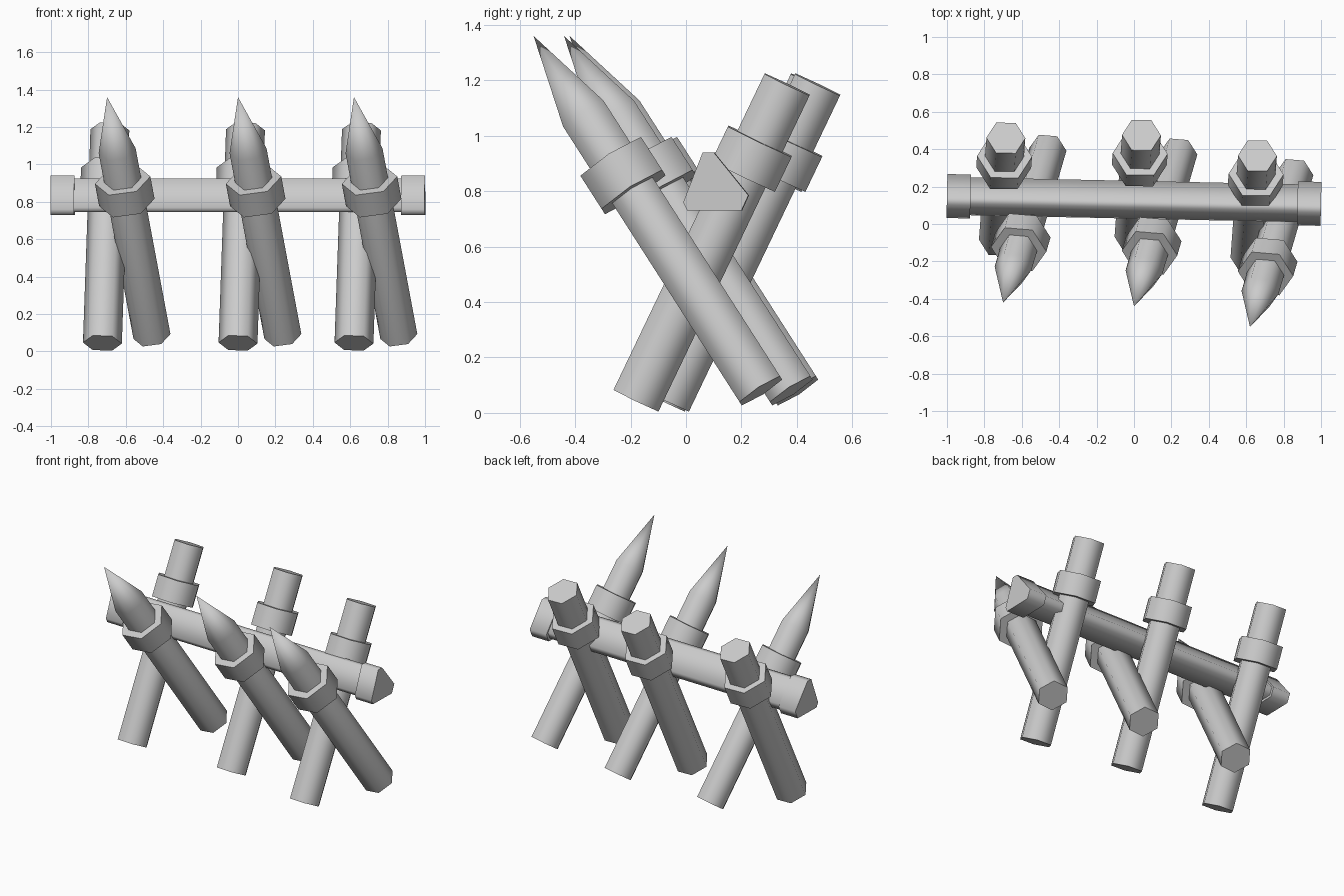
import bpy, bmesh, math
from mathutils import Vector, Matrix

if "Cube" in bpy.data.objects:
    bpy.data.objects.remove(bpy.data.objects["Cube"], do_unlink=True)

grey = bpy.data.materials.new("plain_grey")
grey.use_nodes = True
colour = (0.6, 0.6, 0.6, 1)
grey.diffuse_color = colour
grey.node_tree.nodes["Principled BSDF"].inputs["Base Color"].default_value = colour

HEXAGON = [(math.cos(math.radians(60 * i)), math.sin(math.radians(60 * i))) for i in range(6)]


def loft(name, start, end, side, outline, rings, pointed=False):
    """Sweep an outline from start to end; rings are (fraction, scale)."""
    start, end = Vector(start), Vector(end)
    axis = (end - start).normalized()
    u = Vector(side)
    u = (u - axis * u.dot(axis)).normalized()
    v = axis.cross(u)
    bm = bmesh.new()
    loops = []
    for t, scale in rings:
        centre = start.lerp(end, t)
        loops.append([bm.verts.new(centre + (u * a + v * b) * scale) for a, b in outline])
    n = len(outline)
    for low, high in zip(loops, loops[1:]):
        for i in range(n):
            j = (i + 1) % n
            bm.faces.new((low[i], low[j], high[j], high[i]))
    bm.faces.new(loops[0][::-1])
    if pointed:
        tip = bm.verts.new(end)
        for i in range(n):
            bm.faces.new((loops[-1][i], loops[-1][(i + 1) % n], tip))
    else:
        bm.faces.new(loops[-1])
    bmesh.ops.recalc_face_normals(bm, faces=bm.faces)
    mesh = bpy.data.meshes.new(name)
    bm.to_mesh(mesh)
    bm.free()
    mesh.materials.append(grey)
    obj = bpy.data.objects.new(name, mesh)
    bpy.context.collection.objects.link(obj)
    bpy.ops.object.select_all(action="DESELECT")
    obj.select_set(True)
    bpy.context.view_layer.objects.active = obj
    bpy.ops.object.shade_smooth_by_angle(angle=math.radians(75))


X = (1, 0, 0)
# Three crossed pairs: label, spike tip x and y, blunt post foot x and y
for label, sx, sy, bx, by in (("right", -0.70, -0.42, -0.725, -0.085),
                              ("middle", 0.0, -0.44, 0.0, -0.07),
                              ("left", 0.62, -0.55, 0.62, -0.18)):
    # Sharpened stake and its collar
    foot, tip = (sx + 0.24, sy + 0.82, 0.08), (sx, sy, 1.36)
    loft(label + "_stake", foot, tip, X, HEXAGON, [(0, 0.1), (0.776, 0.1)], pointed=True)
    loft(label + "_stake_collar", foot, tip, X, HEXAGON, [(0.56, 0.15), (0.653, 0.15)])
    # Blunt post and its collar
    foot, top = (bx, by, 0.045), (bx + 0.04, by + 0.545, 1.185)
    loft(label + "_post", foot, top, X, HEXAGON, [(0, 0.104), (1, 0.104)])
    loft(label + "_post_collar", foot, top, X, HEXAGON, [(0.71, 0.147), (0.82, 0.147)])

# Cross rail with a clipped triangular section, and thicker end caps
SECTION = [(-0.055, 0.105), (-0.015, 0.105), (0.11, -0.05), (0.085, -0.105),
           (-0.11, -0.105), (-0.125, -0.075)]
Y = (0, 1, 0)
ends = (-1, 0.157, 0.835), (1, 0.115, 0.835)
loft("cross_rail", *ends, Y, SECTION, [(0.03, 0.86), (0.97, 0.86)])
loft("rail_cap_right", *ends, Y, SECTION, [(0, 1), (0.063, 1)])
loft("rail_cap_left", *ends, Y, SECTION, [(0.937, 1), (1, 1)])
